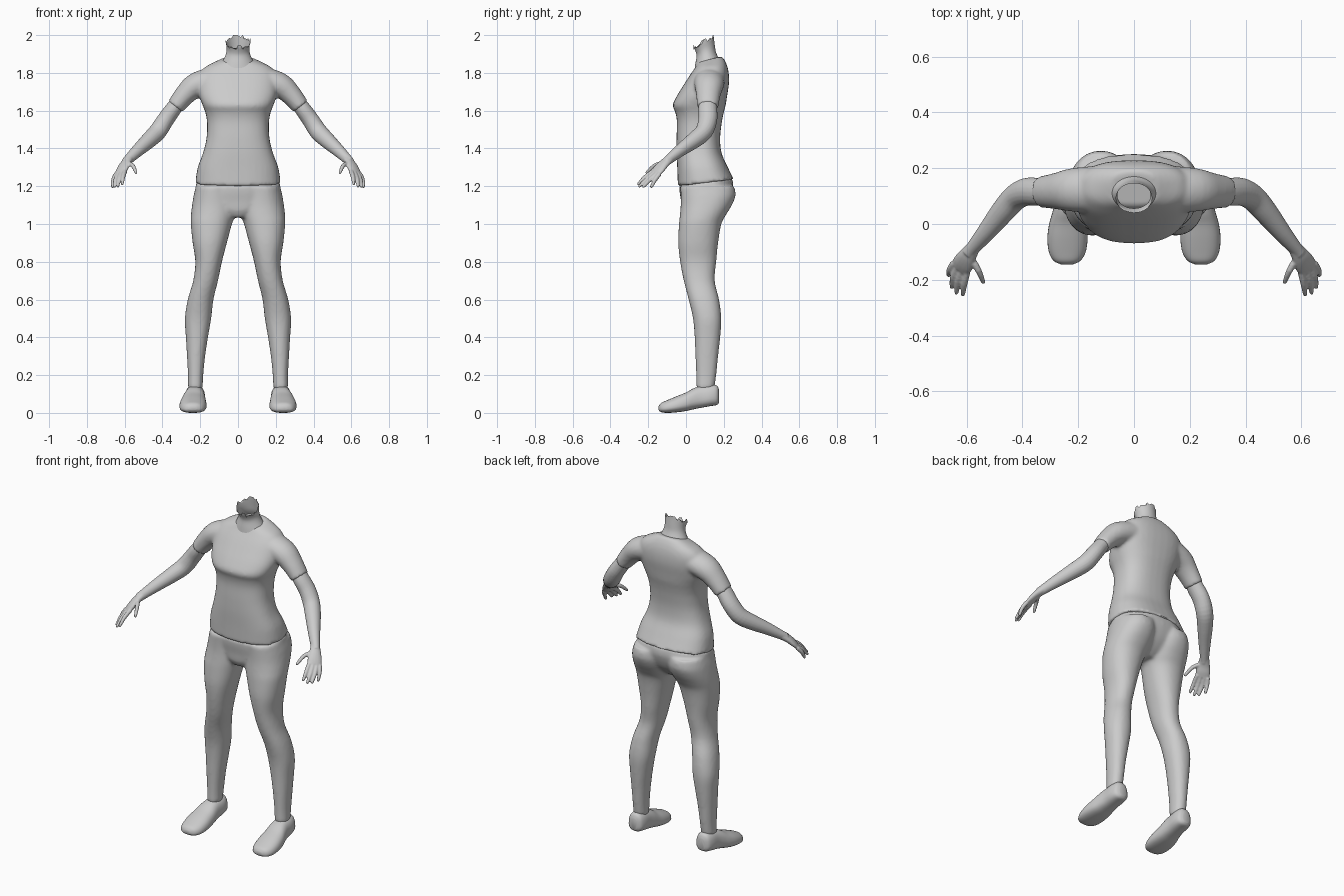
import bpy, bmesh, math
from mathutils import Vector

grey = bpy.data.materials.new("light_grey")
grey.diffuse_color = (0.6, 0.6, 0.6, 1)


def refine(rows, n=4):
    """Catmull-Rom interpolation of section rows."""
    out = []
    for i in range(len(rows) - 1):
        p0, p1, p2, p3 = (rows[max(i - 1, 0)], rows[i], rows[i + 1],
                          rows[min(i + 2, len(rows) - 1)])
        for k in range(n):
            t = k / n
            out.append([0.5 * (2 * b + (c - a) * t + (2 * a - 5 * b + 4 * c - d) * t * t
                               + (3 * b - a - 3 * c + d) * t ** 3)
                        for a, b, c, d in zip(p0, p1, p2, p3)])
    return out + [list(rows[-1])]


def loft(bm, rings, caps=True):
    vs = [[bm.verts.new(p) for p in r] for r in rings]
    n = len(vs[0])
    for a, b in zip(vs, vs[1:]):
        for i in range(n):
            bm.faces.new((a[i], a[(i + 1) % n], b[(i + 1) % n], b[i]))
    if caps:
        bm.faces.new(vs[0][::-1])
        bm.faces.new(vs[-1])
    return vs


def circle(n, e):
    """Unit superellipse points."""
    for i in range(n):
        a = 2 * math.pi * i / n
        c, s = math.cos(a), math.sin(a)
        yield (math.copysign(abs(c) ** (2 / e), c), math.copysign(abs(s) ** (2 / e), s))


def level_rings(rows, sign=1, e=2.2, n=36):
    """Rows: z, centre x, half width, front y, back y, tilt towards the back."""
    return [[Vector((sign * (cx + hw * u), (yf + yb) / 2 + (yb - yf) / 2 * v, z + tilt * v))
             for u, v in circle(n, e)] for z, cx, hw, yf, yb, tilt in refine(rows)]


def tube_rings(rows, sign=1, n=20, steps=4, side=(0, 1, 0)):
    """Rows: x, y, z, radius along the side axis, radius across it."""
    rows = refine(rows, steps)
    rings = []
    for i, r in enumerate(rows):
        d = Vector(rows[min(i + 1, len(rows) - 1)][:3]) - Vector(rows[max(i - 1, 0)][:3])
        d.normalize()
        s = Vector(side)
        s = (s - d * s.dot(d)).normalized()
        t = d.cross(s)
        ring = [Vector(r[:3]) + s * r[3] * u + t * r[4] * v for u, v in circle(n, 2)]
        rings.append([Vector((sign * p.x, p.y, p.z)) for p in ring])
    return rings


def finish(name, bm, voxel=0, smooth=3, mirror=False):
    bmesh.ops.recalc_face_normals(bm, faces=bm.faces)
    for f in bm.faces:
        f.smooth = True
    me = bpy.data.meshes.new(name)
    bm.to_mesh(me)
    bm.free()
    me.materials.append(grey)
    ob = bpy.data.objects.new(name, me)
    bpy.context.collection.objects.link(ob)
    if voxel:
        m = ob.modifiers.new("fuse", 'REMESH')
        m.mode, m.voxel_size, m.use_smooth_shade = 'VOXEL', voxel, True
        m = ob.modifiers.new("soften", 'SMOOTH')
        m.factor, m.iterations = 0.5, smooth
    if mirror:
        ob.modifiers.new("mirror", 'MIRROR')
    return ob


# Shirt: torso fused with two short sleeves
bm = bmesh.new()
loft(bm, level_rings([
    (1.218, 0, .227, -.043, .253, .018), (1.30, 0, .213, -.046, .217, .01),
    (1.38, 0, .184, -.05, .187, 0), (1.46, 0, .166, -.05, .181, 0),
    (1.54, 0, .164, -.048, .19, 0), (1.59, 0, .173, -.056, .2, 0),
    (1.63, 0, .188, -.07, .21, 0), (1.68, 0, .205, -.047, .218, 0),
    (1.74, 0, .21, -.01, .227, 0), (1.79, 0, .205, .022, .227, 0),
    (1.83, 0, .175, .05, .22, 0), (1.855, 0, .128, .06, .207, .008),
    (1.872, 0, .085, .062, .19, .016)], e=2.5))
for s in (1, -1):
    loft(bm, tube_rings([
        (.12, .125, 1.765, .085, .07), (.22, .122, 1.735, .078, .067),
        (.28, .118, 1.685, .065, .056), (.333, .115, 1.62, .056, .047)], s, n=28))
finish("shirt", bm, 0.01, 4)

# Trousers: hips fused with two legs
bm = bmesh.new()
loft(bm, level_rings([
    (1.035, 0, .06, 0, .14, 0), (1.07, 0, .15, -.02, .185, 0),
    (1.12, 0, .232, -.026, .225, 0), (1.18, 0, .228, -.034, .25, .01),
    (1.225, 0, .219, -.036, .245, .018)]))
leg = [  # z, inner x, outer x, front y, back y
    (.13, .187, .265, .055, .15), (.2, .184, .265, .054, .16), (.3, .174, .27, .05, .17),
    (.4, .159, .276, .046, .181), (.5, .142, .281, .037, .187), (.6, .13, .266, .014, .175),
    (.7, .106, .237, -.012, .152), (.8, .085, .226, -.031, .16), (.9, .059, .24, -.041, .17),
    (1.0, .032, .25, -.037, .187), (1.05, .014, .249, -.032, .213), (1.1, .005, .243, -.028, .243),
    (1.15, .004, .235, -.028, .262), (1.2, .004, .223, -.03, .257)]
rows = [(z, (a + b) / 2, (b - a) / 2, f, k, 0) for z, a, b, f, k in leg]
for s in (1, -1):
    loft(bm, level_rings(rows, s))
finish("trousers", bm, 0.01, 4)

# Bare arm with hand, mirrored
bm = bmesh.new()
loft(bm, tube_rings([
    (.31, .115, 1.65, .046, .04), (.345, .115, 1.606, .05, .043),
    (.385, .115, 1.55, .05, .045), (.425, .095, 1.49, .047, .047),
    (.47, .045, 1.445, .043, .043), (.53, -.03, 1.39, .033, .034),
    (.58, -.09, 1.342, .024, .026), (.592, -.106, 1.33, .023, .025)]))
across = (.062, .045, -.02)
loft(bm, tube_rings([
    (.578, -.088, 1.343, .026, .022), (.598, -.118, 1.318, .034, .02),
    (.612, -.142, 1.292, .04, .018), (.624, -.16, 1.27, .038, .013)], side=across, n=16))
fingers = [  # knuckle, bend, tip
    ((.598, -.172, 1.28), (.608, -.215, 1.25), (.613, -.252, 1.212)),
    ((.616, -.165, 1.272), (.63, -.205, 1.24), (.636, -.246, 1.2)),
    ((.632, -.153, 1.267), (.648, -.19, 1.235), (.653, -.225, 1.198)),
    ((.645, -.14, 1.265), (.66, -.163, 1.235), (.664, -.183, 1.197)),
    ((.588, -.115, 1.322), (.558, -.165, 1.31), (.54, -.208, 1.272))]
for k, b, t in fingers:
    end = Vector(t) + (Vector(t) - Vector(b)).normalized() * .006
    loft(bm, tube_rings([(*k, .0125, .0125), (*b, .0115, .0115), (*t, .008, .008),
                         (*end, .003, .003)], n=10, steps=3, side=across))
finish("arms_and_hands", bm, 0.0045, 2, mirror=True)

# Shoe, lofted from toe to heel, mirrored
bm = bmesh.new()
rows = refine([  # y, centre x, half width, sole z, top z
    (-.145, .24, .02, .015, .035), (-.132, .24, .047, .004, .052), (-.10, .239, .065, 0, .067),
    (-.05, .238, .071, .003, .088), (0, .236, .067, .01, .108), (.04, .232, .06, .019, .13),
    (.08, .229, .054, .027, .143), (.13, .227, .052, .036, .149), (.163, .226, .042, .042, .145),
    (.176, .226, .02, .055, .12)])
loft(bm, [[Vector((cx + hw * u * (1 - .12 * v), y, (lo + hi) / 2 + (hi - lo) / 2 * v))
           for u, v in circle(28, 2.5)] for y, cx, hw, lo, hi in rows])
finish("shoes", bm, mirror=True)

# Neck: open tube with a slanted ragged rim
bm = bmesh.new()
rings = level_rings([
    (1.835, 0, .1, .045, .185, .02), (1.865, 0, .08, .05, .172, .014),
    (1.9, 0, .064, .056, .158, .012), (1.93, 0, .06, .052, .152, .02),
    (1.965, 0, .066, .04, .146, .03)], e=2, n=32)
for i, p in enumerate(rings[-1]):
    p.z = min(p.z + (.012 if i % 8 in (0, 1) else -.006 * (i % 3)), 2.0)
rings[-1][6].z = rings[-1][10].z = 2.0
loft(bm, rings, caps=False)
finish("neck", bm)
